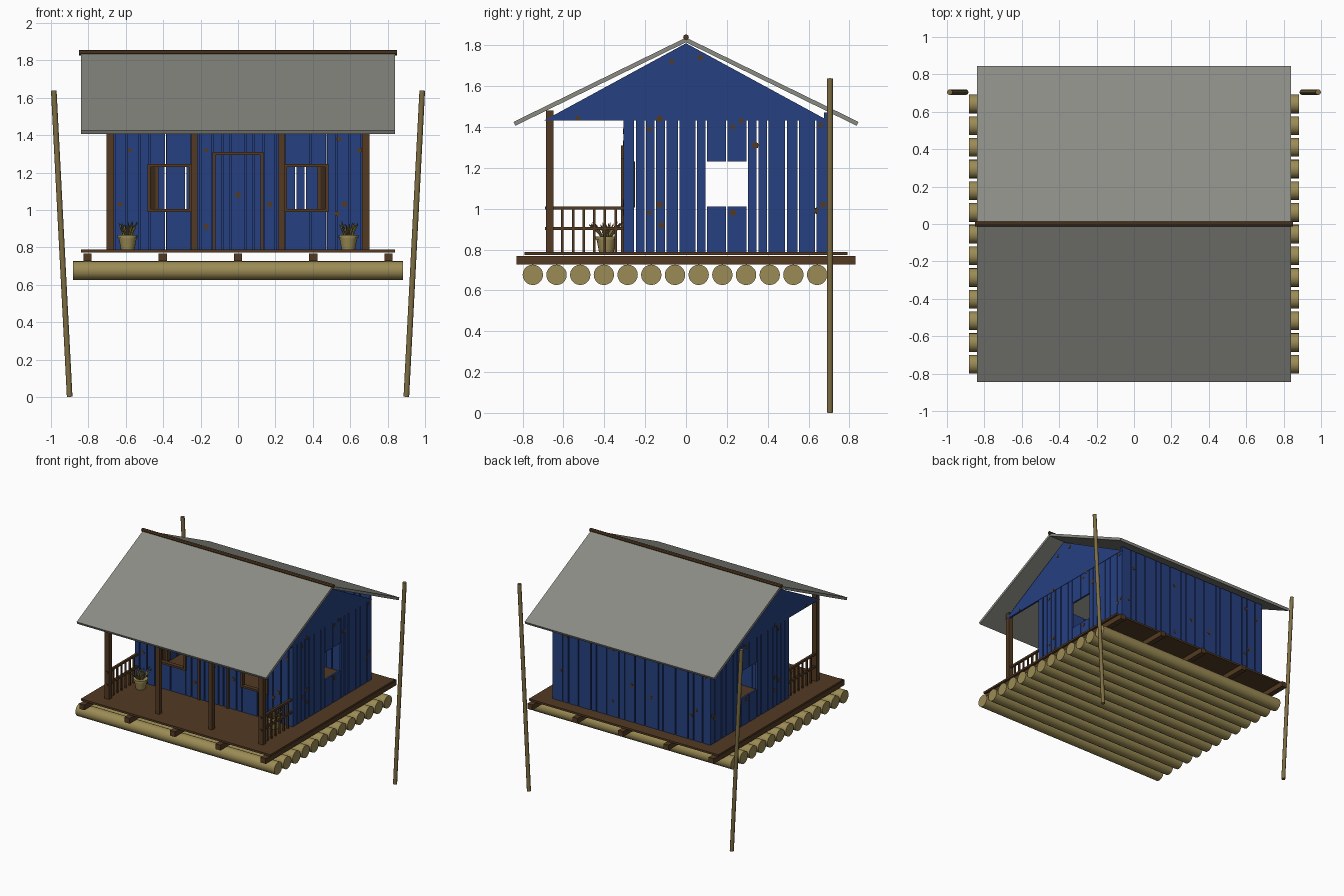
import bpy, bmesh, math, random
from mathutils import Vector, Matrix

if "Cube" in bpy.data.objects:
    bpy.data.objects.remove(bpy.data.objects["Cube"])
random.seed(4)


def material(name, rgb):
    m = bpy.data.materials.new(name)
    m.use_nodes = True
    m.diffuse_color = (*rgb, 1)
    bsdf = next(n for n in m.node_tree.nodes if n.type == 'BSDF_PRINCIPLED')
    bsdf.inputs["Base Color"].default_value = (*rgb, 1)
    return m


BLUE = material("blue paint", (0.019, 0.051, 0.22))
BROWN = material("brown wood", (0.085, 0.042, 0.016))
DARK = material("dark wood", (0.04, 0.021, 0.009))
BAMBOO = material("bamboo", (0.33, 0.26, 0.09))
POLE = material("pole wood", (0.21, 0.155, 0.055))
ROOF = material("grey roof", (0.26, 0.26, 0.235))
LEAF = material("dry leaf", (0.2, 0.16, 0.05))


class Part:
    """Collects simple solids into one named object."""

    def __init__(self, name, mat):
        self.name, self.mat, self.bm = name, mat, bmesh.new()

    def box(self, x0, x1, y0, y1, z0, z1):
        c = Vector(((x0 + x1) / 2, (y0 + y1) / 2, (z0 + z1) / 2))
        s = (abs(x1 - x0), abs(y1 - y0), abs(z1 - z0), 1)
        bmesh.ops.create_cube(self.bm, size=1, matrix=Matrix.Translation(c) @ Matrix.Diagonal(s))

    def rod(self, a, b, r0, r1=None, sides=8):
        a, b = Vector(a), Vector(b)
        turn = (b - a).to_track_quat('Z', 'Y').to_matrix().to_4x4()
        bmesh.ops.create_cone(self.bm, cap_ends=True, segments=sides, radius1=r0,
                              radius2=r0 if r1 is None else r1, depth=(b - a).length,
                              matrix=Matrix.Translation((a + b) / 2) @ turn)

    def prism(self, profile, x0, x1):
        face = self.bm.faces.new([self.bm.verts.new((x0, y, z)) for y, z in profile])
        out = bmesh.ops.extrude_face_region(self.bm, geom=[face])["geom"]
        moved = [v for v in out if isinstance(v, bmesh.types.BMVert)]
        bmesh.ops.translate(self.bm, verts=moved, vec=(x1 - x0, 0, 0))

    def finish(self, smooth=False):
        bmesh.ops.recalc_face_normals(self.bm, faces=self.bm.faces[:])
        mesh = bpy.data.meshes.new(self.name)
        self.bm.to_mesh(mesh)
        self.bm.free()
        mesh.materials.append(self.mat)
        ob = bpy.data.objects.new(self.name, mesh)
        bpy.context.scene.collection.objects.link(ob)
        if smooth:
            bpy.ops.object.select_all(action='DESELECT')
            ob.select_set(True)
            bpy.context.view_layer.objects.active = ob
            bpy.ops.object.shade_smooth_by_angle(angle=math.radians(50))


# Raft: bamboo logs, joists and deck
logs = Part("raft_logs", BAMBOO)
for i in range(13):
    y = -0.75 + i * 0.116
    logs.rod((-0.882, y, 0.676), (0.882, y, 0.676), 0.05, sides=20)
logs.finish(True)

joists = Part("joists", BROWN)
for i in range(5):
    x = -0.805 + i * 0.4025
    joists.box(x - 0.022, x + 0.022, -0.83, 0.83, 0.726, 0.768)
joists.finish()

deck = Part("deck", BROWN)
deck.box(-0.84, 0.84, -0.79, 0.79, 0.773, 0.788)
deck.finish()

# Plank walls with narrow gaps, split around openings
FLOOR, EAVE, GAP, THICK = 0.785, 1.432, 0.004, 0.015


def plank_wall(name, cuts, top, at, along_x, holes=()):
    wall = Part(name, BLUE)
    edges = sorted(set(cuts) | {e for h in holes for e in h[:2]})
    for a, b in zip(edges, edges[1:]):
        spans = [(FLOOR, top)]
        for h0, h1, z0, z1 in holes:
            if h0 < (a + b) / 2 < h1:
                spans = [(FLOOR, z0), (z1, top)]
        a0 = a if a == edges[0] else a + GAP
        b0 = b if b == edges[-1] else b - GAP
        for z0, z1 in spans:
            if along_x:
                wall.box(a0, b0, at, at + THICK, z0, z1)
            else:
                wall.box(at, at + THICK, a0, b0, z0, z1)
    wall.finish()


side_cuts = [-0.305, -0.25, -0.2, -0.15, -0.1, -0.035, 0.05, 0.1, 0.2,
             0.3, 0.35, 0.4, 0.49, 0.55, 0.635, 0.69]
front_half = [0.7, 0.66, 0.595, 0.525, 0.385, 0.2, 0.135, 0.085, 0.04]
back_cuts = [-0.7, -0.63, -0.55, -0.5, -0.39, -0.28, -0.24, -0.12, -0.03, 0.06,
             0.11, 0.22, 0.31, 0.36, 0.47, 0.56, 0.61, 0.7]
side_window = [(0.1, 0.3, 1.01, 1.23)]
front_windows = [(-0.475, -0.25, 1.0, 1.235), (0.25, 0.475, 1.0, 1.235)]
plank_wall("left_wall", side_cuts, EAVE, 0.685, False, side_window)
plank_wall("right_wall", side_cuts, EAVE, -0.70, False, side_window)
plank_wall("front_wall", [s * c for c in front_half for s in (-1, 1)], EAVE, -0.305, True,
           front_windows)
plank_wall("back_wall", back_cuts, 1.47, 0.675, True)

# Gables reach forward over the porch
gables = Part("gables", BLUE)
for s in (-1, 1):
    gables.prism([(-0.695, EAVE), (0.695, EAVE), (0, 1.81)], s * 0.688, s * 0.703)
gables.finish()

# Roof slabs and ridge pole
roof = Part("roof", ROOF)
for s in (-1, 1):
    roof.prism([(0, 1.838), (s * 0.845, 1.425), (s * 0.836, 1.406), (0, 1.815)], -0.84, 0.84)
roof.finish()
ridge = Part("ridge_pole", BROWN)
ridge.rod((-0.85, 0, 1.84), (0.85, 0, 1.84), 0.014)
ridge.finish()

# Porch posts and side railings
posts = Part("porch_posts", BROWN)
rails = Part("porch_railings", BROWN)
for s in (-1, 1):
    posts.box(s * 0.664, s * 0.702, -0.686, -0.65, 0.785, 1.48)
    posts.box(s * 0.217, s * 0.25, -0.686, -0.65, 0.785, 1.48)
    for z in (0.903, 1.003):
        rails.box(s * 0.674, s * 0.692, -0.69, -0.305, z - 0.008, z + 0.008)
    for i in range(6):
        y = -0.605 + i * 0.052
        rails.box(s * 0.677, s * 0.689, y - 0.006, y + 0.006, 0.785, 1.0)
posts.finish()
rails.finish()


# Door and window frames, with shutters opened inwards
def frame(part, x0, x1, z0, z1, w, sill=True):
    y0, y1 = -0.318, -0.285
    part.box(x0, x0 + w, y0, y1, z0, z1)
    part.box(x1 - w, x1, y0, y1, z0, z1)
    part.box(x0, x1, y0, y1, z1 - w, z1)
    if sill:
        part.box(x0, x1, y0, y1, z0, z0 + w)


door = Part("door_frame", BROWN)
frame(door, -0.135, 0.135, 0.775, 1.31, 0.016, False)
door.finish()
windows = Part("window_frames", BROWN)
shutters = Part("window_shutters", DARK)
for s in (-1, 1):
    frame(windows, *sorted((s * 0.245, s * 0.485)), 0.99, 1.247, 0.016)
    shutters.box(s * 0.44, s * 0.469, -0.285, -0.25, 1.006, 1.231)
    windows.box(s * 0.424, s * 0.44, -0.285, -0.25, 1.006, 1.231)
shutters.finish()
windows.finish()

# Wood knots as thin plates on the walls
side_knots = [(-0.53, 1.445), (-0.07, 1.72), (0.07, 1.74), (-0.13, 1.44), (-0.18, 1.39),
              (0.27, 1.43), (0.23, 1.4), (0.34, 1.31), (0.23, 0.98), (0.64, 0.99),
              (0.67, 1.02), (-0.13, 1.02), (-0.18, 0.98), (-0.12, 0.92), (0.66, 1.41)]
front_knots = [(-0.63, 1.03), (0.57, 1.03), (0.53, 0.98), (0.17, 1.03), (0, 1.08),
               (0.54, 1.38), (0.65, 1.32), (-0.58, 1.32), (-0.17, 0.91), (-0.17, 1.32)]
knots = Part("wood_knots", BROWN)
for y, z in side_knots:
    skin = 0.703 if z > 1.42 else 0.7
    for s in (-1, 1):
        knots.rod((s * skin, y, z), (s * (skin + 0.003), y, z), random.uniform(0.011, 0.017))
for x, z in front_knots:
    knots.rod((x, -0.305, z), (x, -0.308, z), random.uniform(0.011, 0.016))
    knots.rod((-x, 0.69, z), (-x, 0.693, z), random.uniform(0.011, 0.016))
knots.finish()

# Potted plants on the porch
for side, s in (("left", 1), ("right", -1)):
    x, y = s * 0.59, -0.39
    pot = Part(side + "_pot", BAMBOO)
    pot.rod((x, y, 0.787), (x, y, 0.85), 0.036, 0.048, 16)
    pot.rod((x, y, 0.85), (x, y, 0.865), 0.053, 0.053, 16)
    pot.finish(True)
    plant = Part(side + "_plant", LEAF)
    for i in range(16):
        a = i * 2.4
        lean = 0.015 + 0.05 * (i % 4) / 3
        root = Vector((x + 0.02 * math.cos(a), y + 0.02 * math.sin(a), 0.86))
        mid = root + Vector((lean * 0.5 * math.cos(a), lean * 0.5 * math.sin(a), 0.04))
        tip = root + Vector((lean * math.cos(a), lean * math.sin(a),
                             random.uniform(0.055, 0.08)))
        plant.rod(root, mid, 0.005, 0.007, 4)
        plant.rod(mid, tip, 0.007, 0.001, 4)
    plant.finish()

# Leaning mooring poles at the back corners
for side, s in (("left", 1), ("right", -1)):
    pole = Part(side + "_mooring_pole", POLE)
    pole.rod((s * 0.9, 0.705, 0.001), (s * 0.985, 0.705, 1.638), 0.015, sides=10)
    pole.finish(True)
